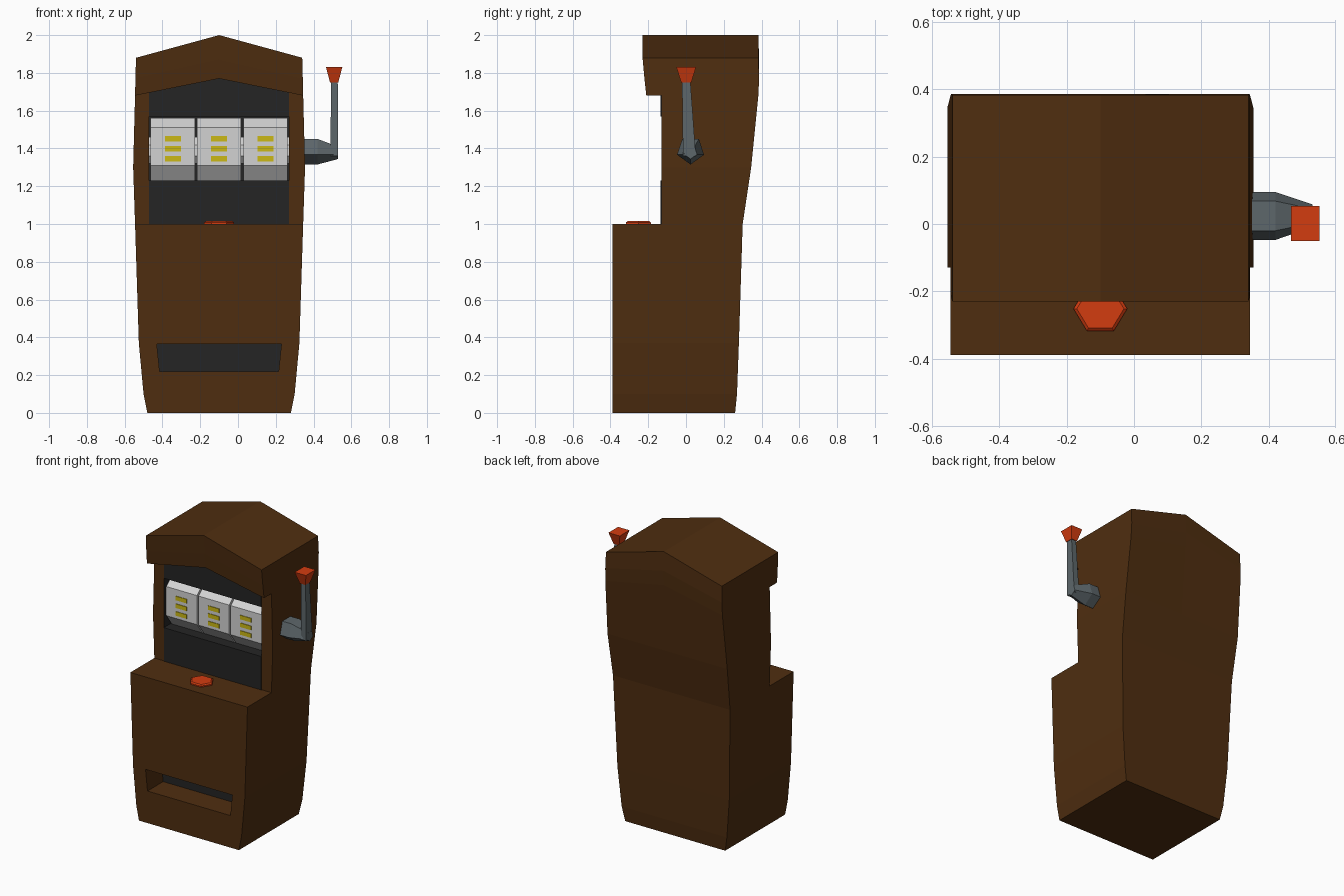
import bpy, bmesh, math

if "Cube" in bpy.data.objects:
    bpy.data.objects.remove(bpy.data.objects["Cube"])

CX = -0.10   # cabinet centre line


def colour(name, r, g, b):
    m = bpy.data.materials.new(name)
    m.diffuse_color = (r, g, b, 1)
    m.use_nodes = True
    m.node_tree.nodes["Principled BSDF"].inputs["Base Color"].default_value = m.diffuse_color
    return m


BROWN = colour("brown_wood", 0.078, 0.027, 0.005)
DARK = colour("dark_grey", 0.018, 0.018, 0.018)
WHITE = colour("white", 0.65, 0.65, 0.65)
YELLOW = colour("yellow", 0.60, 0.48, 0.008)
STEEL = colour("steel_grey", 0.11, 0.135, 0.145)
RED = colour("orange_red", 0.65, 0.045, 0.005)


def loft(name, rings, *mats):
    """Skin matching closed rings of points and cap both ends."""
    bm = bmesh.new()
    loops = [[bm.verts.new(p) for p in ring] for ring in rings]
    n = len(loops[0])
    for a, b in zip(loops, loops[1:]):
        for i in range(n):
            j = (i + 1) % n
            bm.faces.new((a[i], a[j], b[j], b[i]))
    for cap in (loops[0], loops[-1]):
        bm.faces.new(cap)
    bmesh.ops.recalc_face_normals(bm, faces=bm.faces)
    me = bpy.data.meshes.new(name)
    bm.to_mesh(me)
    bm.free()
    for m in mats:
        me.materials.append(m)
    ob = bpy.data.objects.new(name, me)
    bpy.context.collection.objects.link(ob)
    return ob


def prism_y(name, outline, y0, y1, *mats):
    """Extrude an (x, z) outline along y."""
    return loft(name, [[(CX + x, y, z) for x, z in outline] for y in (y0, y1)], *mats)


def rect(x0, x1, z0, z1):
    return [(x0, z0), (x1, z0), (x1, z1), (x0, z1)]


def shell(name, rows):
    """Cabinet part from rows of (z, half width, front, back, centre rise)."""
    rings = [[(CX - w, f, z), (CX, f, z + p), (CX + w, f, z),
              (CX + w, b, z), (CX, b, z + p), (CX - w, b, z)]
             for z, w, f, b, p in rows]
    ob = loft(name, rings, BROWN, DARK)
    # split the two caps along the ridge so they stay planar
    bm = bmesh.new()
    bm.from_mesh(ob.data)
    for f in [f for f in bm.faces if len(f.verts) == 6]:
        mid = [v for v in f.verts if abs(v.co.x - CX) < 1e-4]
        bmesh.utils.face_split(f, mid[0], mid[1])
    bm.to_mesh(ob.data)
    bm.free()
    return ob


def cut(ob, cutter):
    mod = ob.modifiers.new("cut", 'BOOLEAN')
    mod.operation, mod.solver, mod.object = 'DIFFERENCE', 'EXACT', cutter
    bpy.context.view_layer.objects.active = ob
    bpy.ops.object.modifier_apply(modifier="cut")
    bpy.data.objects.remove(cutter)


# Lower cabinet with payout tray (only the tray's back is dark)
base = shell("lower_cabinet", [(0, .38, -.39, .26, 0), (.1, .40, -.39, .27, 0),
                               (.37, .425, -.39, .28, 0), (1, .445, -.39, .30, 0)])
tray = prism_y("tray_cutter", [(-.315, .22), (.315, .22), (.33, .365), (-.33, .365)],
               -.5, -.22, BROWN, DARK)
for f in tray.data.polygons:
    f.material_index = int(f.normal.y > .9)
cut(base, tray)

# Upper cabinet with dark reel window
upper = shell("upper_cabinet", [(1, .445, -.13, .30, 0), (1.3, .455, -.13, .345, 0),
                                (1.68, .445, -.13, .383, .09)])
window = prism_y("window_cutter", rect(-.37, .37, 1.23, 1.57), -.3, .1, BROWN, DARK)
for f in window.data.polygons:
    f.material_index = 1
cut(upper, window)

# Overhanging peaked hood
shell("hood", [(1.68, .445, -.21, .383, .09), (1.77, .443, -.22, .387, .10),
               (1.88, .44, -.23, .383, .12)])

# Dark panels above and below the reels
prism_y("lower_panel", rect(-.37, .37, 1.0, 1.23), -.134, -.128, DARK)
prism_y("upper_panel", [(-.37, 1.57), (.37, 1.57), (.37, 1.695), (0, 1.77), (-.37, 1.695)],
        -.134, -.128, DARK)

# Three reels with stacked yellow bars
REEL = [(-.12, 1.31), (-.12, 1.51), (-.06, 1.56), (.05, 1.56), (.05, 1.23), (-.06, 1.23)]
for k in (-1, 0, 1):
    c = .245 * k
    loft(f"reel_{k + 2}", [[(CX + c + s * .117, y, z) for y, z in REEL] for s in (-1, 1)], WHITE)
    for i in range(3):
        z = 1.345 + .053 * i
        prism_y(f"reel_{k + 2}_bar_{i + 1}", rect(c - .042, c + .042, z - .014, z + .014),
                -.124, -.118, YELLOW)


def ring_x(x, y, z, r, n, turn):
    return [(x, y + r * math.cos(turn + math.tau * i / n),
             z + r * math.sin(turn + math.tau * i / n)) for i in range(n)]


def square(x, y, z, hx, hy):
    return [(x - hx, y - hy, z), (x + hx, y - hy, z), (x + hx, y + hy, z), (x - hx, y + hy, z)]


# Reel axle
loft("reel_axle", [ring_x(x, -.02, 1.39, .075, 8, math.pi / 8) for x in (-.47, .27)], WHITE)

# Hexagonal button
loft("button", [[(CX + r * math.cos(i * math.pi / 3), -.252 + r * math.sin(i * math.pi / 3) * .95, z)
                 for i in range(6)] for z, r in ((.99, .08), (1.008, .08), (1.015, .07))], RED)

# Lever: five-sided hub, leaning arm, flared square knob
loft("lever_hub", [ring_x(x, y, z, r, 5, -math.pi / 2) for x, y, z, r in
                   ((.33, .024, 1.39, .075), (.42, .024, 1.39, .075), (.53, .024, 1.38, .036))], STEEL)
loft("lever_arm", [square(.51, .018, 1.36, .02, .034), square(.51, .001, 1.76, .018, .022)], STEEL)
loft("lever_knob", [square(.509, .001, 1.75, .022, .027), square(.509, .001, 1.83, .043, .052)], RED)
